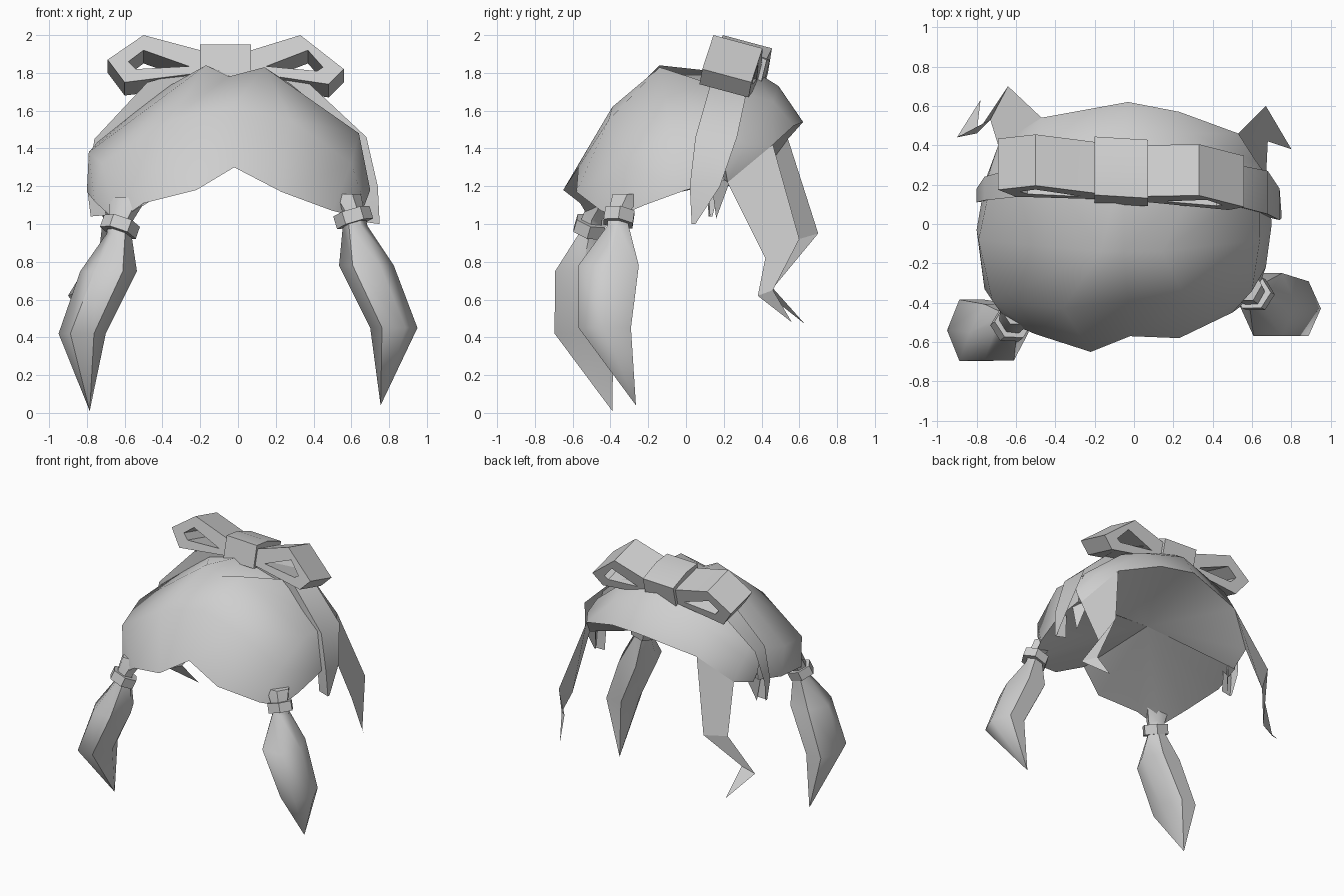
import bpy, bmesh, math
from mathutils import Vector

cube = bpy.data.objects.get("Cube")
if cube:
    bpy.data.objects.remove(cube, do_unlink=True)

grey = bpy.data.materials.new("plain_grey")
grey.use_nodes = True
grey.diffuse_color = (0.62, 0.62, 0.62, 1)
grey.node_tree.nodes["Principled BSDF"].inputs["Base Color"].default_value = (0.62, 0.62, 0.62, 1)

# Point inside the head where the undersides of the hair meet
APEX = (-.07, .06, 1.37)


def finish(name, bm, sharp=40):
    """Turn a bmesh into a named, shaded object."""
    bmesh.ops.remove_doubles(bm, verts=bm.verts, dist=0.0005)
    bmesh.ops.recalc_face_normals(bm, faces=bm.faces)
    mesh = bpy.data.meshes.new(name)
    bm.to_mesh(mesh)
    bm.free()
    mesh.materials.append(grey)
    obj = bpy.data.objects.new(name, mesh)
    bpy.context.collection.objects.link(obj)
    bpy.ops.object.select_all(action="DESELECT")
    obj.select_set(True)
    bpy.context.view_layer.objects.active = obj
    bpy.ops.object.shade_smooth_by_angle(angle=math.radians(sharp))


def loft(bm, rows, loop=False):
    """Bridge equal rows of points with quads."""
    grid = [[bm.verts.new(p) for p in row] for row in rows]
    n = len(rows[0])
    for a, b in zip(grid, grid[1:]):
        for i in range(n if loop else n - 1):
            j = (i + 1) % n
            bm.faces.new((a[i], a[j], b[j], b[i]))
    return grid


def hair_shell(name, rows):
    """Loft a sheet of hair and close its rim with a fan to the apex."""
    bm = bmesh.new()
    grid = loft(bm, rows)
    apex = bm.verts.new(APEX)
    rim = grid[0] + [r[-1] for r in grid[1:-1]] + grid[-1][::-1] + [r[0] for r in grid[-2:0:-1]]
    for a, b in zip(rim, rim[1:] + rim[:1]):
        bm.faces.new((b, a, apex))
    finish(name, bm, 50)


# Hair cap: front hem, brow, crown and rear arch
hair_shell("hair_cap", [
    [(-.64, -.5, 1.01), (-.5, -.56, 1.11), (-.22, -.65, 1.18), (-.02, -.57, 1.3),
     (.23, -.58, 1.17), (.5, -.45, 1.07), (.62, -.36, 1.04)],
    [(-.76, -.33, 1.12), (-.72, -.39, 1.32), (-.36, -.43, 1.55), (-.03, -.39, 1.62),
     (.28, -.41, 1.55), (.6, -.34, 1.32), (.67, -.22, 1.1)],
    [(-.8, -.03, 1.17), (-.79, -.08, 1.38), (-.17, -.14, 1.84), (-.05, -.14, 1.78),
     (.14, -.14, 1.83), (.64, -.08, 1.48), (.7, 0, 1.18)],
    [(-.76, .2, 1.22), (-.73, .2, 1.45), (-.42, .26, 1.7), (-.05, .32, 1.79),
     (.34, .26, 1.7), (.64, .2, 1.45), (.68, .2, 1.23)],
])

# Fringe behind the band
hair_shell("fringe", [
    [(-.76, .18, 1.38), (-.7, .2, 1.5), (-.45, .27, 1.7), (-.04, .33, 1.83),
     (.35, .28, 1.7), (.62, .2, 1.48), (.69, .18, 1.38)],
    [(-.76, .21, 1.28), (-.72, .31, 1.42), (-.47, .43, 1.63), (-.04, .49, 1.73),
     (.3, .46, 1.65), (.62, .32, 1.42), (.7, .21, 1.28)],
    [(-.73, .22, 1.2), (-.69, .4, 1.26), (-.47, .54, 1.45), (-.03, .62, 1.54),
     (.23, .57, 1.52), (.53, .46, 1.42), (.67, .22, 1.22)],
])


# Long side strands: pairs of inner and outer edge points down to a hooked tip
def strand(name, pairs, tip):
    bm = bmesh.new()
    grid = loft(bm, pairs)
    bm.faces.new((grid[-1][0], grid[-1][1], bm.verts.new(tip)))
    finish(name, bm, 20)


strand("right_strand", [
    [(-.47, .54, 1.45), (-.69, .4, 1.26)],
    [(-.64, .70, .95), (-.73, .53, .9)],
    [(-.8, .46, .66), (-.9, .44, .62)]], (-.78, .63, .47))
strand("left_strand", [
    [(.53, .46, 1.42), (.67, .22, 1.22)],
    [(.67, .60, .92), (.68, .42, .82)],
    [(.72, .46, .65), (.8, .38, .62)]], (.69, .56, .48))

# Small loose spikes by the temples
for name, s, x in (("right_spike", -1, -.74), ("left_spike", 1, .68)):
    bm = bmesh.new()
    a, b, c, tip = [bm.verts.new(p) for p in (
        (x, .13, 1.25), (x - s * .06, .23, 1.22), (x - s * .03, .17, 1.25), (x - s * .02, .16, 1.03))]
    for tri in ((a, b, tip), (b, c, tip), (c, a, tip)):
        bm.faces.new(tri)
    finish(name, bm)

# Hair band: arch with pointed ends and a front lip turned in to the cap
arch = [(-.78, 1.04), (-.8, 1.2), (-.76, 1.45), (-.48, 1.75), (-.05, 1.87),
        (.38, 1.74), (.68, 1.46), (.74, 1.2), (.75, 1.0)]
front_y = [.12, .11, .12, .15, .16, .13, .05, .02, .03]
rear_y = [.14, .18, .24, .32, .37, .33, .27, .18, .05]
edges = [[Vector((x, y, z)) for (x, z), y in zip(arch, ys)] for ys in (front_y, rear_y)]
center = Vector((-.04, .2, 1.1))
lip = [p.lerp(center, .11) for p in edges[0]]
bm = bmesh.new()
loft(bm, [lip] + edges)
finish("hair_band", bm, 40)

# Bow: looped ribbons and a knot swept along one tilted direction
SWEEP = Vector((0, .26, -.07))


def bow_point(x, z):
    return Vector((x, .115 + (z - 1.8) * .25 - x * .06, z))


def bow_loop(name, outline, hole):
    tip, top, side, bottom = hole
    bm = bmesh.new()
    outer = [bow_point(*p) for p in outline]
    inner = [bow_point(*p) for p in (tip, tip, top, side, bottom, tip, tip)]
    loft(bm, [outer, [p + SWEEP for p in outer], [p + SWEEP for p in inner], inner, outer], True)
    finish(name, bm, 30)


bow_loop("right_bow_loop",
         [(-.12, 1.9), (-.2, 1.92), (-.5, 2), (-.69, 1.87), (-.6, 1.75), (-.2, 1.8), (-.12, 1.82)],
         [(-.26, 1.835), (-.5, 1.92), (-.58, 1.86), (-.54, 1.82)])
bow_loop("left_bow_loop",
         [(0, 1.9), (.07, 1.92), (.33, 2), (.56, 1.82), (.48, 1.74), (.07, 1.8), (0, 1.82)],
         [(.15, 1.835), (.37, 1.92), (.45, 1.83), (.42, 1.81)])

bm = bmesh.new()
knot = [bow_point(x, z) - SWEEP * .06 for x, z in ((-.2, 1.78), (-.2, 1.945), (.07, 1.945), (.07, 1.78))]
grid = loft(bm, [knot, [p + SWEEP * .5 + Vector((0, 0, .02)) for p in knot],
                 [p + SWEEP * 1.14 for p in knot]], True)
bm.faces.new(grid[0])
bm.faces.new(grid[-1])
finish("bow_knot", bm, 50)


# Ponytails: six-sided lofts through a few sections, ending in a point
def ring(center, rx, ry, axis=(0, 0, 1)):
    turn = Vector((0, 0, 1)).rotation_difference(Vector(axis))
    return [Vector(center) + turn @ Vector((rx * math.cos(a), ry * math.sin(a), 0))
            for a in (math.tau * i / 6 for i in range(6))]


def ponytail(side, sections, tip, tie, axis):
    bm = bmesh.new()
    grid = loft(bm, [ring(c, rx, ry) for c, rx, ry in sections], True)
    bm.faces.new(grid[0])
    end = bm.verts.new(tip)
    for i in range(6):
        bm.faces.new((grid[-1][i], grid[-1][i - 1], end))
    finish(side + "_ponytail", bm, 55)

    # Hair tie: hexagonal collar
    bm = bmesh.new()
    tie, axis = Vector(tie), Vector(axis).normalized()
    spec = ((.06, -.035), (.1, -.035), (.1, .035), (.06, .035), (.06, -.035))
    loft(bm, [ring(tie + axis * h, r, r * .9, axis) for r, h in spec], True)
    finish(side + "_hair_tie", bm, 50)


ponytail("right", [((-.58, -.43, 1.14), .1, .09), ((-.62, -.5, 1.02), .065, .065),
                   ((-.63, -.51, .95), .065, .065),
                   ((-.685, -.55, .75), .15, .165), ((-.825, -.54, .42), .125, .18)],
         (-.785, -.39, .01), (-.625, -.51, .985), (.35, .3, 1))
ponytail("left", [((.56, -.31, 1.16), .09, .09), ((.605, -.355, 1.06), .065, .065),
                  ((.62, -.36, .99), .065, .065),
                  ((.68, -.41, .78), .145, .185), ((.825, -.43, .45), .125, .16)],
         (.755, -.265, .04), (.61, -.355, 1.035), (-.3, .15, 1))
